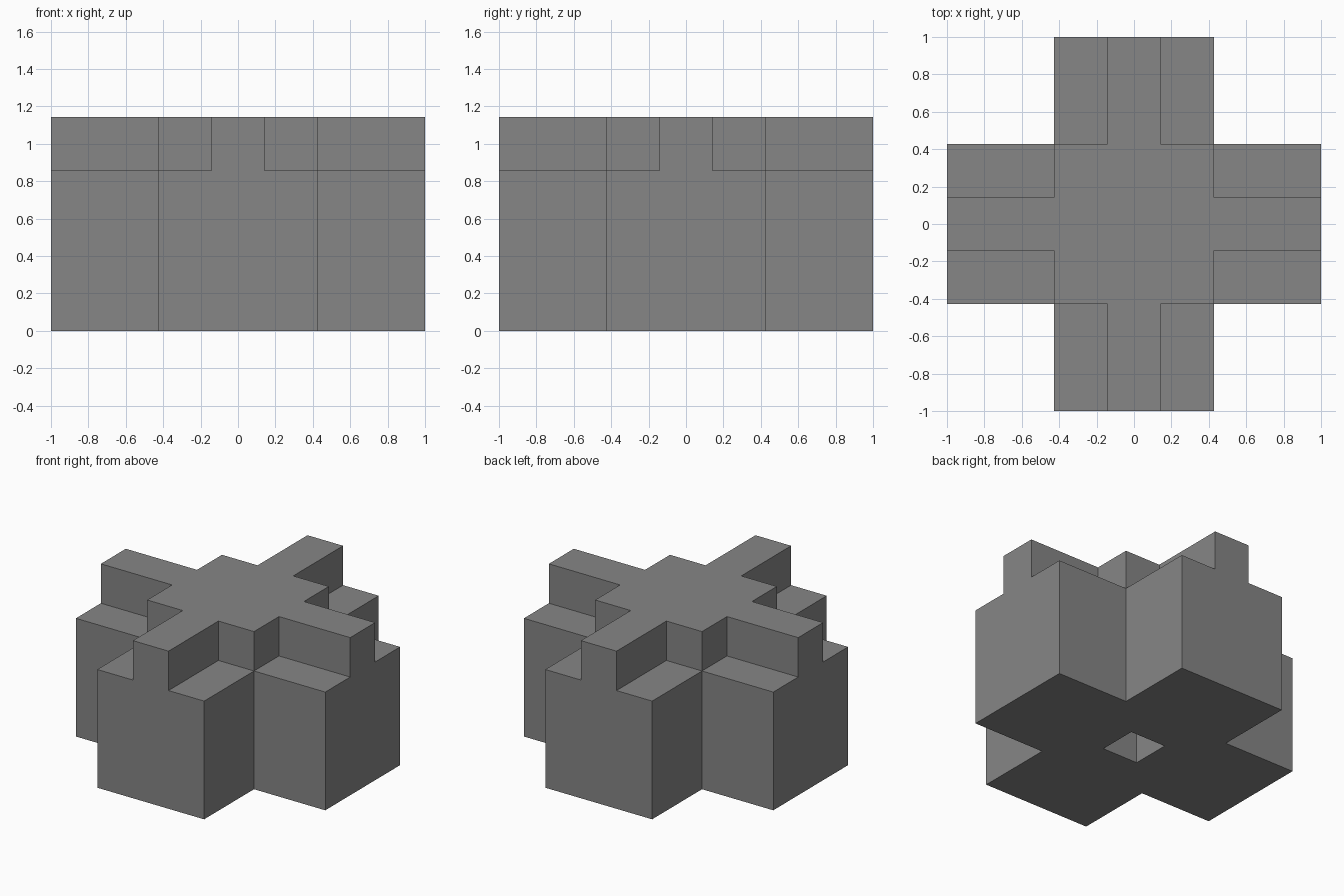
import bpy
import bmesh
import math
from mathutils import Vector

cube = bpy.data.objects.get("Cube")
if cube:
    bpy.data.objects.remove(cube, do_unlink=True)

UNIT = 2 / 7   # the whole form sits on a seven-step grid
REACH = 3      # cells from the centre to an arm's end
BASE = 3       # height of the lower blocks in cells


def filled(cell):
    """True where the block is solid."""
    x, y, z = abs(cell[0]), abs(cell[1]), cell[2]
    if max(x, y) > REACH or not 0 <= z <= BASE:
        return False
    if z == BASE:                      # cap: narrow cross with a square middle
        return min(x, y) == 0 or max(x, y) <= 1
    return min(x, y) <= 1 and max(x, y) > 0   # wide cross around a central shaft


def material(name, colour):
    mat = bpy.data.materials.new(name)
    mat.use_nodes = True
    mat.diffuse_color = colour
    mat.node_tree.nodes["Principled BSDF"].inputs["Base Color"].default_value = colour
    return mat


bm = bmesh.new()
axes = [Vector((1, 0, 0)), Vector((0, 1, 0)), Vector((0, 0, 1))]
span = range(-REACH, REACH + 1)
cells = [Vector((x, y, z)) for x in span for y in span for z in range(BASE + 1)]

# Outer skin: one square wherever a solid cell meets empty space
for cell in filter(filled, cells):
    centre = cell + Vector((0, 0, 0.5))
    for i, axis in enumerate(axes):
        for sign in (-1, 1):
            if filled(cell + axis * sign):
                continue
            u = axes[(i + 1) % 3] / 2
            v = axes[(i + 2) % 3] / 2 * sign
            middle = centre + axis * sign / 2
            corners = (middle - u - v, middle + u - v, middle + u + v, middle - u + v)
            bm.faces.new([bm.verts.new(c * UNIT) for c in corners])

# Weld the squares and merge them into large flat faces
bmesh.ops.remove_doubles(bm, verts=bm.verts, dist=0.001)
bmesh.ops.dissolve_limit(bm, angle_limit=math.radians(1), verts=bm.verts, edges=bm.edges)
bmesh.ops.recalc_face_normals(bm, faces=bm.faces)

mesh = bpy.data.meshes.new("stepped_cross_block")
bm.to_mesh(mesh)
bm.free()
mesh.materials.append(material("mid grey", (0.24, 0.24, 0.24, 1)))
block = bpy.data.objects.new("stepped_cross_block", mesh)
bpy.context.collection.objects.link(block)
